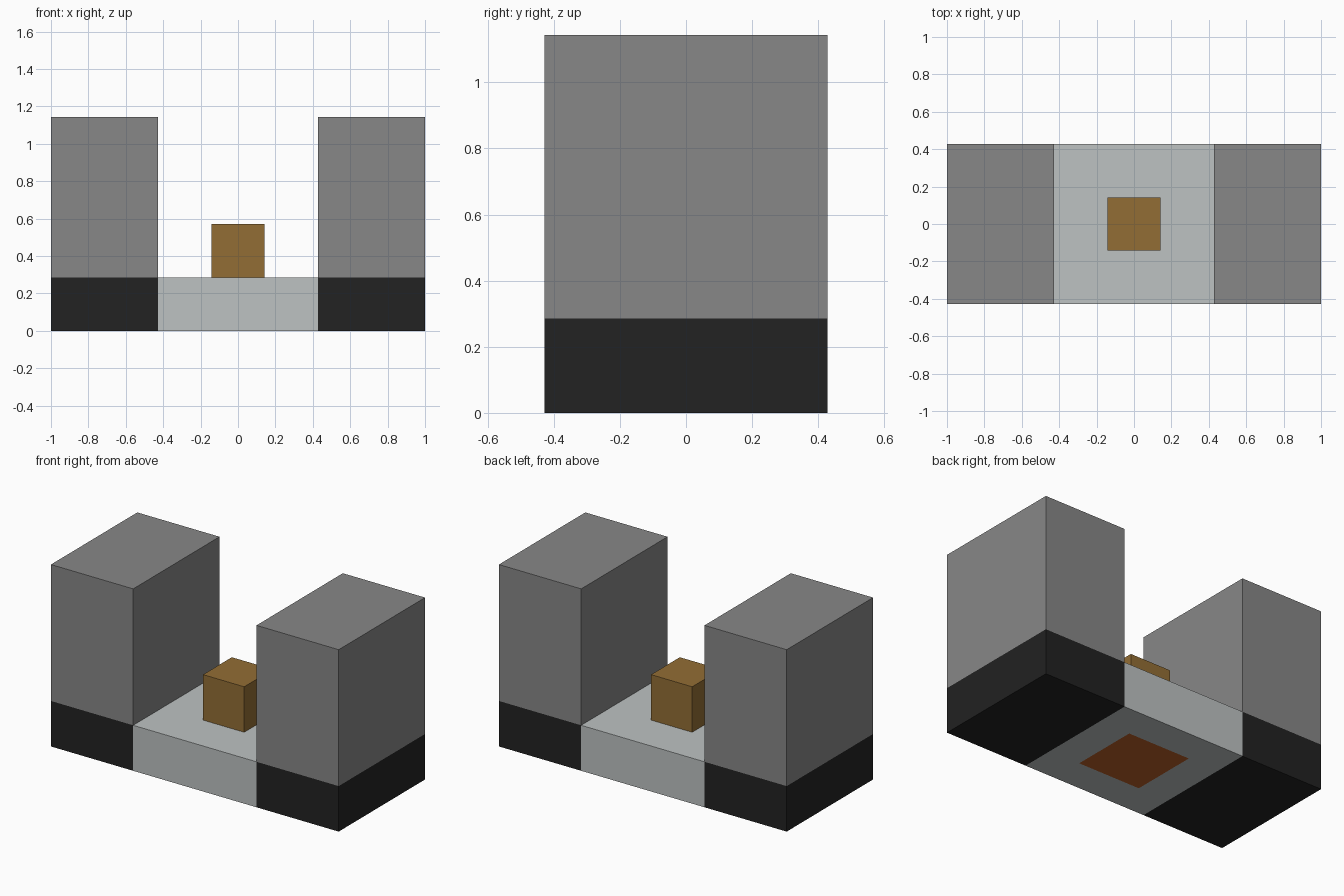
import bpy
import bmesh

cube = bpy.data.objects.get("Cube")
if cube:
    bpy.data.objects.remove(cube, do_unlink=True)

U = 2 / 7  # layout module


def material(name, r, g, b):
    mat = bpy.data.materials.new(name)
    mat.use_nodes = True
    mat.diffuse_color = (r, g, b, 1)
    mat.node_tree.nodes["Principled BSDF"].inputs["Base Color"].default_value = (r, g, b, 1)
    return mat


grey = material("mid grey", 0.245, 0.245, 0.245)
black = material("near black", 0.016, 0.016, 0.016)
pale = material("pale grey", 0.51, 0.54, 0.54)
brown = material("brown", 0.29, 0.155, 0.035)
rust = material("rust orange", 0.50, 0.115, 0.02)


def box(name, x, z0, size, *mats, patch=0):
    """Box standing on z0; an optional square patch is inset in its underside."""
    w, d, h = size
    bm = bmesh.new()
    bmesh.ops.create_cube(bm, size=1)
    for v in bm.verts:
        v.co = (v.co.x * w, v.co.y * d, (v.co.z + 0.5) * h)
    if patch:
        bottom = min(bm.faces, key=lambda f: f.calc_center_median().z)
        bmesh.ops.inset_region(bm, faces=[bottom], thickness=(w - patch) / 2)
        bottom.material_index = 1
    mesh = bpy.data.meshes.new(name)
    bm.to_mesh(mesh)
    bm.free()
    for mat in mats:
        mesh.materials.append(mat)
    obj = bpy.data.objects.new(name, mesh)
    obj.location = (x, 0, z0)
    bpy.context.collection.objects.link(obj)
    return obj


# Low middle platform with the patch underneath
box("platform", 0, 0, (3 * U, 3 * U, U), pale, rust, patch=0.9 * U)

# Small block on the platform
box("centre_block", 0, U, (U, U, U), brown)

# Tall side blocks on dark bases
for side, sign in (("left", 1), ("right", -1)):
    box(side + "_base", sign * 2.5 * U, 0, (2 * U, 3 * U, U), black)
    box(side + "_tower", sign * 2.5 * U, U, (2 * U, 3 * U, 3 * U), grey)
